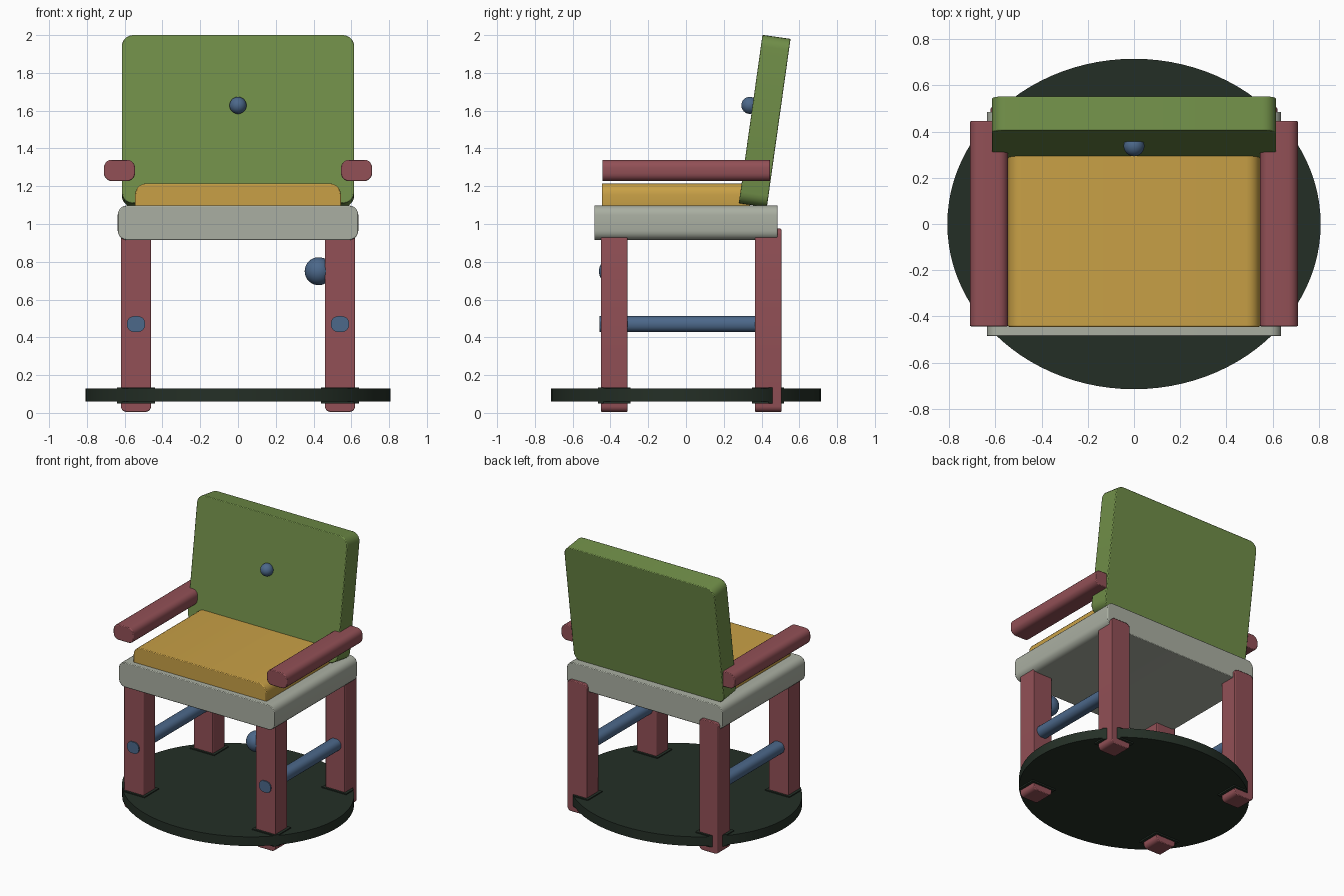
import bpy
import bmesh
import math
from mathutils import Matrix, Vector

default = bpy.data.objects.get("Cube")
if default:
    bpy.data.objects.remove(default, do_unlink=True)


def linear(c):
    c /= 255
    return c / 12.92 if c <= 0.04045 else ((c + 0.055) / 1.055) ** 2.4


def make_material(name, r, g, b):
    colour = (linear(r), linear(g), linear(b), 1)
    mat = bpy.data.materials.new(name)
    mat.use_nodes = True
    mat.diffuse_color = colour
    mat.node_tree.nodes["Principled BSDF"].inputs["Base Color"].default_value = colour
    return mat


GREEN = make_material("leaf green", 112, 142, 72)
YELLOW = make_material("mustard", 200, 160, 70)
GREY = make_material("pale grey", 170, 175, 162)
RED = make_material("dusty red", 146, 80, 86)
BLUE = make_material("slate blue", 76, 104, 138)
DARK = make_material("dark green", 36, 47, 38)


def finish(name, bm, mat, edge=0.0):
    bmesh.ops.recalc_face_normals(bm, faces=bm.faces)
    mesh = bpy.data.meshes.new(name)
    bm.to_mesh(mesh)
    bm.free()
    mesh.materials.append(mat)
    obj = bpy.data.objects.new(name, mesh)
    bpy.context.collection.objects.link(obj)
    bpy.ops.object.select_all(action='DESELECT')
    obj.select_set(True)
    bpy.context.view_layer.objects.active = obj
    bpy.ops.object.shade_smooth_by_angle(angle=math.radians(35))
    if edge:
        bevel = obj.modifiers.new("soft end edges", 'BEVEL')
        bevel.width = edge
        bevel.segments = 2
        bevel.limit_method = 'ANGLE'
        bevel.angle_limit = math.radians(60)
    return obj


def rounded_bar(name, mat, x, y, z, radius, edge=0.005, tilt=0.0):
    """Box whose four edges along y are rounded; x, y and z are (low, high)."""
    size = [b - a for a, b in (x, y, z)]
    centre = Vector([(a + b) / 2 for a, b in (x, y, z)])
    bm = bmesh.new()
    bmesh.ops.create_cube(bm, size=1)
    bmesh.ops.scale(bm, vec=size, verts=bm.verts)
    along = [e for e in bm.edges if abs(e.verts[0].co.y - e.verts[1].co.y) > 1e-4]
    bmesh.ops.bevel(bm, geom=along, offset=radius, segments=5, profile=0.5, affect='EDGES')
    bm.transform(Matrix.Translation(centre) @ Matrix.Rotation(-tilt, 4, 'X'))
    return finish(name, bm, mat, edge)


def oval_slab(low, high):
    bm = bmesh.new()
    bmesh.ops.create_cone(bm, cap_ends=True, segments=96, radius1=1, radius2=1, depth=1)
    bmesh.ops.scale(bm, vec=(0.808, 0.715, high - low), verts=bm.verts)
    bmesh.ops.translate(bm, vec=(0, 0, (low + high) / 2), verts=bm.verts)
    return bm


def ball(name, centre, radius):
    bm = bmesh.new()
    bmesh.ops.create_uvsphere(bm, u_segments=32, v_segments=16, radius=radius)
    bmesh.ops.translate(bm, vec=centre, verts=bm.verts)
    return finish(name, bm, BLUE)


def collar(name, x, y):
    """Raised square block around a leg, trimmed to the outline of the base."""
    bm = oval_slab(0.05, 0.135)
    for axis, (low, high) in enumerate((x, y)):
        for limit, sign in ((low, -1), (high, 1)):
            point, normal = Vector(), Vector()
            point[axis], normal[axis] = limit, sign
            cut = bmesh.ops.bisect_plane(
                bm, geom=bm.verts[:] + bm.edges[:] + bm.faces[:],
                plane_co=point, plane_no=normal, clear_outer=True)
            rim = [g for g in cut["geom_cut"] if isinstance(g, bmesh.types.BMEdge)]
            if rim:
                bmesh.ops.edgenet_fill(bm, edges=rim)
    return finish(name, bm, DARK)


def span(side, low, high):
    return (low, high) if side > 0 else (-high, -low)


# Oval base
finish("base_disc", oval_slab(0.06, 0.128), DARK)

# Seat, cushion and tilted backrest
rounded_bar("seat", GREY, (-0.637, 0.637), (-0.485, 0.485), (0.915, 1.098), 0.05)
rounded_bar("cushion", YELLOW, (-0.545, 0.545), (-0.445, 0.34), (1.03, 1.215), 0.06)
rounded_bar("backrest", GREEN, (-0.615, 0.615), (0.3415, 0.4915), (1.095, 1.995),
            0.06, tilt=math.radians(8))

# Legs, collars, stretchers and armrests on both sides
for side, label in ((1, "left"), (-1, "right")):
    for place, low, high in (("front", -0.45, -0.31), ("back", 0.365, 0.505)):
        rounded_bar(f"{place}_{label}_leg", RED, span(side, 0.46, 0.62),
                    (low, high), (0.005, 0.975), 0.03)
        collar(f"{place}_{label}_collar", span(side, 0.44, 0.64), (low - 0.015, high + 0.015))
    rounded_bar(f"{label}_stretcher", BLUE, span(side, 0.492, 0.588),
                (-0.458, 0.45), (0.428, 0.512), 0.038, edge=0)
    rounded_bar(f"{label}_armrest", RED, span(side, 0.545, 0.71),
                (-0.443, 0.445), (1.227, 1.34), 0.042)

# Round knobs
ball("backrest_button", (0, 0.338, 1.628), 0.045)
ball("leg_knob", (0.427, -0.387, 0.75), 0.074)
